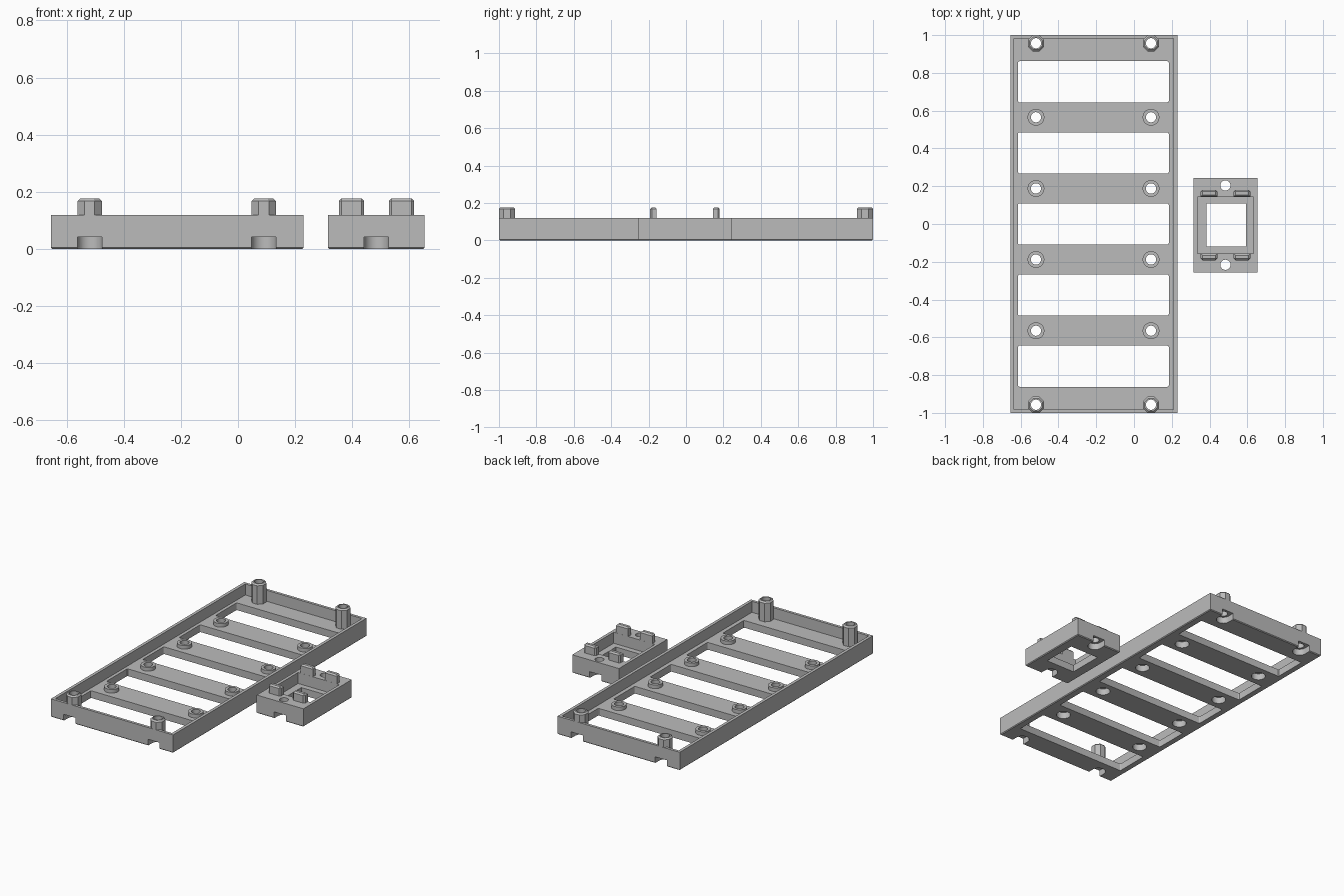
import bpy, bmesh, math
from mathutils import Matrix

if "Cube" in bpy.data.objects:
    bpy.data.objects.remove(bpy.data.objects["Cube"])

grey = bpy.data.materials.new("plain grey")
grey.diffuse_color = (0.5, 0.5, 0.5, 1)
grey.use_nodes = True
grey.node_tree.nodes["Principled BSDF"].inputs["Base Color"].default_value = grey.diffuse_color


def finish(name, bm):
    me = bpy.data.meshes.new(name)
    bm.to_mesh(me)
    bm.free()
    me.materials.append(grey)
    ob = bpy.data.objects.new(name, me)
    bpy.context.collection.objects.link(ob)
    return ob


def box(name, x, y, z, bevel=0, pick=None, segments=1):
    """Box from ranges; bevels the edges accepted by pick(v1, v2)."""
    bm = bmesh.new()
    bmesh.ops.create_cube(bm, size=1)
    for v in bm.verts:
        v.co = [r[0] if c < 0 else r[1] for c, r in zip(v.co, (x, y, z))]
    if bevel:
        edges = [e for e in bm.edges if pick(e.verts[0].co, e.verts[1].co)]
        bmesh.ops.bevel(bm, geom=edges, offset=bevel, segments=segments,
                        profile=0.5, affect='EDGES')
    return finish(name, bm)


def cylinder(name, x, y, z0, z1, r, sides=32, chamfer=0):
    bm = bmesh.new()
    bmesh.ops.create_cone(bm, cap_ends=True, segments=sides, radius1=r, radius2=r,
                          depth=z1 - z0,
                          matrix=Matrix.Translation((x, y, (z0 + z1) / 2))
                          @ Matrix.Rotation(math.pi / sides, 4, 'Z'))
    if chamfer:
        rim = [e for e in bm.edges if all(v.co.z > z1 - 1e-4 for v in e.verts)]
        bmesh.ops.bevel(bm, geom=rim, offset=chamfer, segments=1, affect='EDGES')
    return finish(name, bm)


def combine(body, tools, operation):
    """Boolean each tool into the body, then drop the tools."""
    for t in tools:
        m = body.modifiers.new("cut", 'BOOLEAN')
        m.operation, m.solver, m.object = operation, 'EXACT', t
    deps = bpy.context.evaluated_depsgraph_get()
    deps.update()
    me = bpy.data.meshes.new_from_object(body.evaluated_get(deps))
    body.modifiers.clear()
    body.data = me
    for t in tools:
        bpy.data.objects.remove(t)


def bottom(a, b):
    return a.z < 0.001 and b.z < 0.001


def upright(a, b):
    return abs(a.z - b.z) > 0.01


def screw_cuts(x, y, end=None):
    """Through hole with a wide recess below; open to the end wall if given."""
    cuts = [cylinder("hole", x, y, -0.1, 0.3, 0.027),
            cylinder("recess", x, y, -0.1, 0.042, 0.043)]
    if end is not None:
        cuts.append(box("notch", (x - 0.043, x + 0.043),
                        sorted((y, end)), (-0.11, 0.042)))
    return cuts


# Long tray: shell with a pocket and five windows
FLOOR = 0.047
tray = box("tray", (-0.655, 0.23), (-1, 1), (0, 0.119), 0.005, bottom)
cuts = [box("pocket", (-0.635, 0.21), (-0.982, 0.982), (FLOOR, 0.3))]
for i in range(-2, 3):
    yc = i * 0.3765
    cuts.append(box("window", (-0.614, 0.184), (yc - 0.109, yc + 0.109),
                    (-0.1, 0.2), 0.008, upright, 3))
combine(tray, cuts, 'DIFFERENCE')

# Screw bosses on the rails and octagonal posts at the ends
adds, cuts = [], []
for x in (-0.519, 0.09):
    for s in (-1, 1):
        for y in (0.188, 0.565):
            adds.append(cylinder("boss", x, s * y, 0.044, 0.071, 0.0445))
            cuts += screw_cuts(x, s * y)
        adds.append(cylinder("post", x, s * 0.957, 0.044, 0.177,
                             0.0425 / math.cos(math.pi / 8), 8, 0.009))
        cuts += screw_cuts(x, s * 0.957, s * 1.1)
combine(tray, adds, 'UNION')
combine(tray, cuts, 'DIFFERENCE')

# Small socket block with a pocket, a window and screw holes
YC = -0.006
socket = box("socket_block", (0.315, 0.653), (YC - 0.25, YC + 0.25), (0, 0.119),
             0.005, bottom)
cuts = [box("pocket", (0.335, 0.633), (YC - 0.15, YC + 0.15), (FLOOR, 0.3)),
        box("window", (0.383, 0.592), (YC - 0.114, YC + 0.114), (-0.1, 0.2))]
for s in (-1, 1):
    cuts += screw_cuts(0.484, YC + s * 0.21, YC + s * 0.35)
combine(socket, cuts, 'DIFFERENCE')

# Four upright tabs beside the pocket
tabs = []
for s in (-1, 1):
    for x in (0.397, 0.572):
        def soft(a, b, s=s):
            outer = s * (a.y - YC) > 0.17 and s * (b.y - YC) > 0.17
            return (outer and upright(a, b)) or min(a.z, b.z) > 0.17
        tabs.append(box("tab", (x - 0.044, x + 0.044),
                        sorted((YC + s * 0.1505, YC + s * 0.186)), (0.1, 0.177),
                        0.009, soft))
combine(socket, tabs, 'UNION')

# Smooth the round walls, keep the rest sharp
for ob in (tray, socket):
    bpy.ops.object.select_all(action='DESELECT')
    ob.select_set(True)
    bpy.context.view_layer.objects.active = ob
    bpy.ops.object.shade_smooth_by_angle(angle=math.radians(25))
